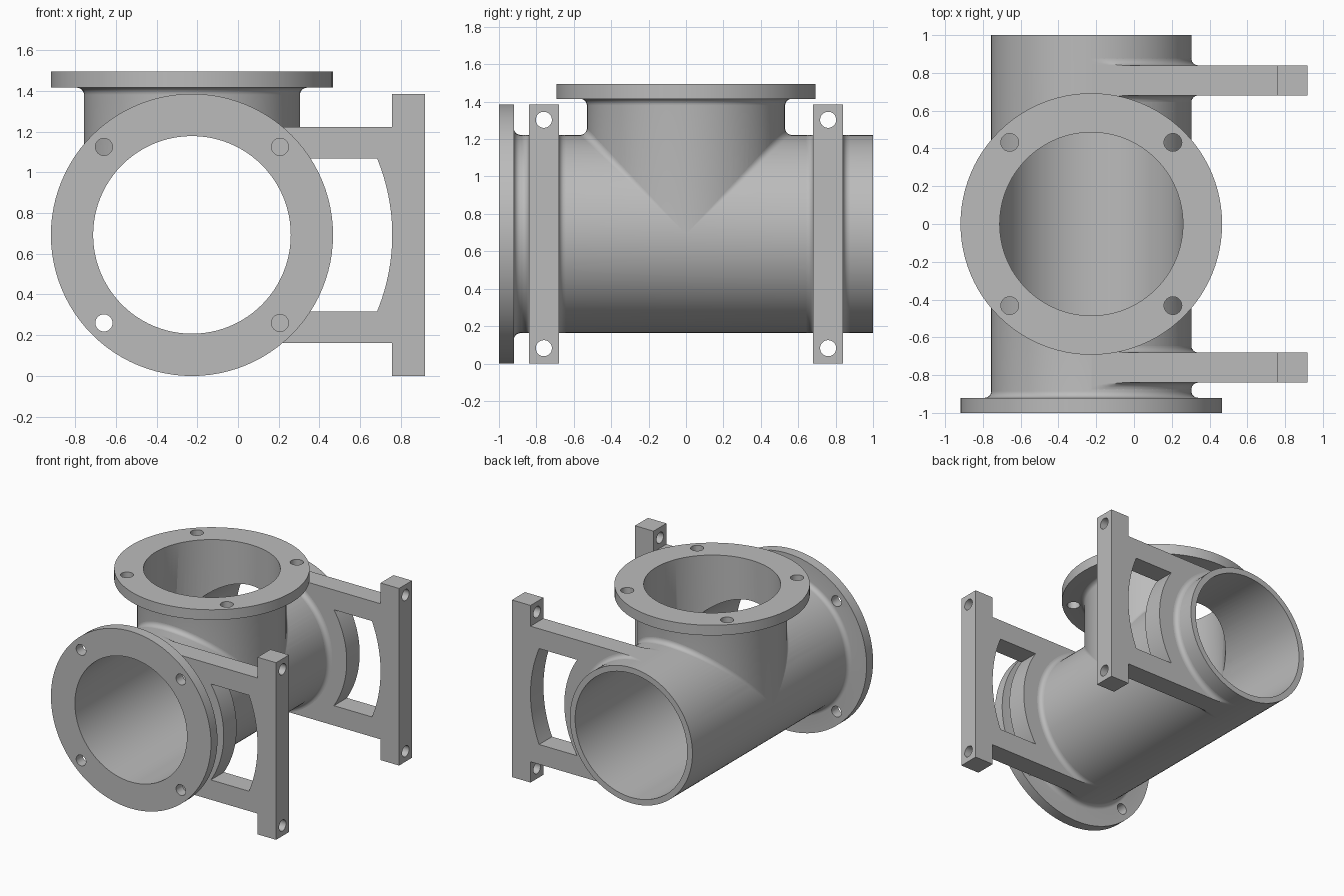
import bpy, bmesh
from math import sin, cos, pi, asin, radians
from mathutils import Vector, Matrix

if "Cube" in bpy.data.objects:
    bpy.data.objects.remove(bpy.data.objects["Cube"])

CX, ZC = -0.226, 0.6925            # pipe axis
R_FLANGE, R_OUT, R_BORE = 0.6925, 0.53, 0.485
FIL = 0.035                        # fillet radius
TOP = 1.495
FLANGE_T = 0.08
SEG = 96
BOLT = 0.432                       # bolt offset from the axis
CENTRE = Vector((CX, 0, ZC))
ALONG_Y = Matrix.Translation(CENTRE) @ Matrix.Rotation(pi / 2, 4, 'X')
ALONG_Z = Matrix.Translation(CENTRE)

grey = bpy.data.materials.new("plain grey")
grey.use_nodes = True
grey.diffuse_color = (0.5, 0.5, 0.5, 1)
grey.node_tree.nodes["Principled BSDF"].inputs["Base Color"].default_value = (0.5, 0.5, 0.5, 1)


def finish(name, bm):
    bmesh.ops.recalc_face_normals(bm, faces=bm.faces)
    mesh = bpy.data.meshes.new(name)
    bm.to_mesh(mesh)
    bm.free()
    mesh.materials.append(grey)
    obj = bpy.data.objects.new(name, mesh)
    bpy.context.collection.objects.link(obj)
    return obj


def grid(name, rows, closed=False):
    """Skin a list of point rows; closed joins both ends in both directions."""
    bm = bmesh.new()
    vs = [[bm.verts.new(p) for p in row] for row in rows]
    n, m = len(vs), len(vs[0])
    for i in range(n if closed else n - 1):
        for j in range(m if closed else m - 1):
            a, b = vs[i], vs[(i + 1) % n]
            k = (j + 1) % m
            bm.faces.new((a[j], a[k], b[k], b[j]))
    return finish(name, bm)


def lathe(name, profile, matrix):
    """Revolve a closed (radius, height) profile."""
    rows = []
    for i in range(SEG):
        t = 2 * pi * i / SEG
        rows.append([matrix @ Vector((r * cos(t), r * sin(t), h)) for r, h in profile])
    return grid(name, rows, closed=True)


def prism(name, outline, y0, y1):
    """Extrude an (x, z) outline along y."""
    bm = bmesh.new()
    face = bm.faces.new([bm.verts.new((x, y0, z)) for x, z in outline])
    ext = bmesh.ops.extrude_face_region(bm, geom=[face])
    moved = [v for v in ext["geom"] if isinstance(v, bmesh.types.BMVert)]
    bmesh.ops.translate(bm, verts=moved, vec=(0, y1 - y0, 0))
    return finish(name, bm)


def rod(start, end, radius, seg=SEG):
    start, end = Vector(start), Vector(end)
    axis = end - start
    bm = bmesh.new()
    rot = axis.to_track_quat('Z', 'Y').to_matrix().to_4x4()
    bmesh.ops.create_cone(bm, cap_ends=True, segments=seg, radius1=radius, radius2=radius,
                          depth=axis.length, matrix=Matrix.Translation((start + end) / 2) @ rot)
    return finish("cutter", bm)


def cut(obj, cutters):
    for c in cutters:
        c.hide_render = True
        mod = obj.modifiers.new("cut", 'BOOLEAN')
        mod.operation, mod.solver, mod.object = 'DIFFERENCE', 'EXACT', c
        bpy.context.view_layer.objects.active = obj
        bpy.ops.object.modifier_apply(modifier=mod.name)
        bpy.data.objects.remove(c)


def smooth(obj):
    bpy.ops.object.select_all(action='DESELECT')
    obj.select_set(True)
    bpy.context.view_layer.objects.active = obj
    bpy.ops.object.shade_smooth_by_angle(angle=radians(30))


def flanged_tube(start, end):
    """Tube profile with a filleted flange at the far end."""
    under = end - FLANGE_T
    arc = [(R_OUT + FIL - FIL * cos(a), under - FIL + FIL * sin(a))
           for a in (pi / 2 * k / 6 for k in range(7))]
    return [(R_BORE, start), (R_OUT, start)] + arc + [
        (R_FLANGE, under), (R_FLANGE, end), (R_BORE, end)]


corners = [(sx * BOLT, sy * BOLT) for sx in (-1, 1) for sy in (-1, 1)]

# Main pipe with front flange, opened towards the branch
main_pipe = lathe("main_pipe", flanged_tube(-1, 1), ALONG_Y)
cut(main_pipe, [rod((CX, 0, ZC), (CX, 0, TOP + 0.2), R_BORE)] +
    [rod((CX + a, -1.1, ZC + b), (CX + a, -0.85, ZC + b), 0.042, 32) for a, b in corners])
smooth(main_pipe)

# Upright branch pipe with top flange
branch_pipe = lathe("branch_pipe", flanged_tube(0, TOP - ZC), ALONG_Z)
cut(branch_pipe, [rod((CX, -1.2, ZC), (CX, 1.2, ZC), R_BORE)] +
    [rod((CX + a, b, TOP - 0.15), (CX + a, b, TOP + 0.1), 0.047, 32) for a, b in corners])
smooth(branch_pipe)

# Rolling fillet where the branch meets the main pipe
for side, label in ((-1, "front"), (1, "back")):
    rows = []
    for i in range(1, 64):
        t = pi * i / 64
        n_main = Vector((cos(t), 0, sin(t)))
        n_branch = Vector((cos(t), side * sin(t), 0))
        ball = CENTRE + (R_OUT + FIL) * Vector((cos(t), side * sin(t), sin(t)))
        rows.append([ball - FIL * n_main.lerp(n_branch, k / 6).normalized() for k in range(7)])
    smooth(grid("branch_fillet_" + label, rows))

# Mounting brackets
BAR_IN, BAR_OUT, ARM = 0.757, 0.9175, 0.155
bracket_outline = [(CX, ZC - R_OUT), (BAR_IN, ZC - R_OUT), (BAR_IN, 0), (BAR_OUT, 0),
                   (BAR_OUT, 2 * ZC), (BAR_IN, 2 * ZC), (BAR_IN, ZC + R_OUT), (CX, ZC + R_OUT)]


def window_arc(radius):
    lim = asin((R_OUT - ARM) / radius)
    return [(CX + radius * cos(lim * k / 12), ZC + radius * sin(lim * k / 12))
            for k in range(-12, 13)]


window = window_arc(R_FLANGE - 0.002) + window_arc(BAR_IN - CX)[::-1]
for side, label in ((-1, "front"), (1, "back")):
    mid = side * 0.76
    bracket = prism(label + "_bracket", bracket_outline, mid - 0.08, mid + 0.08)
    cut(bracket, [rod((CX, mid - 0.2, ZC), (CX, mid + 0.2, ZC), (R_OUT + R_BORE) / 2),
                  prism("cutter", window, mid - 0.2, mid + 0.2)] +
        [rod((0.6, mid, z), (1.1, mid, z), 0.043, 32) for z in (0.082, 2 * ZC - 0.082)])
    smooth(bracket)

    # Fillets between the bracket faces and the pipe, flush with the arms
    for face in (-1, 1):
        rows = []
        for i in range(65):
            t = pi * (i / 64 - 0.5)
            row = []
            for k in range(7):
                a = pi / 2 * k / 6
                r = R_OUT + FIL - FIL * cos(a)
                y = mid + face * (0.08 + FIL - FIL * sin(a))
                z = max(-R_OUT, min(R_OUT, r * sin(t)))
                row.append((CX + r * cos(t), y, ZC + z))
            rows.append(row)
        smooth(grid(label + "_bracket_fillet", rows))
